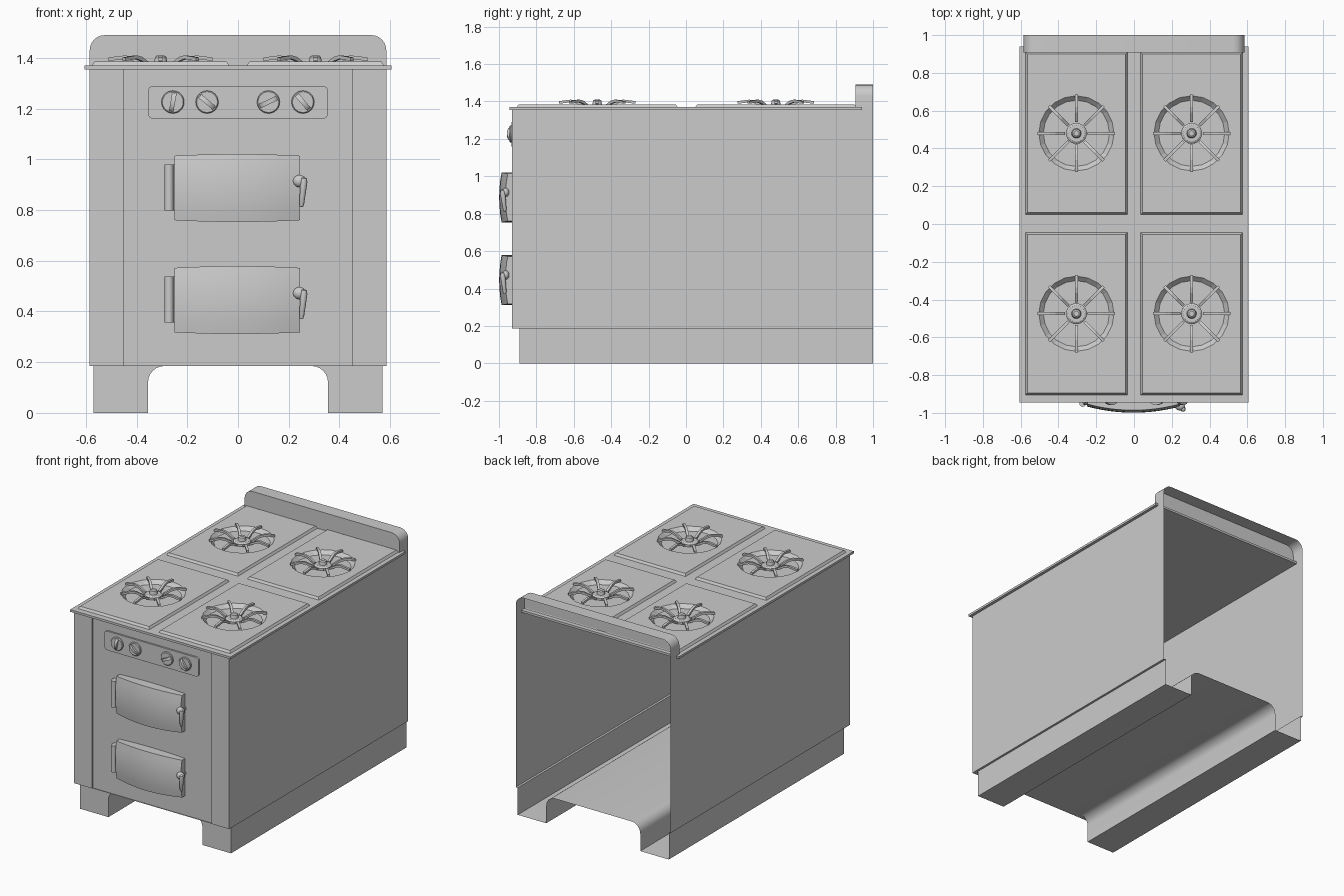
import bpy, bmesh, math
from mathutils import Matrix, Vector

if "Cube" in bpy.data.objects:
    bpy.data.objects.remove(bpy.data.objects["Cube"])

def finish(name, bm, smooth=True):
    bmesh.ops.recalc_face_normals(bm, faces=bm.faces)
    me = bpy.data.meshes.new(name)
    bm.to_mesh(me)
    bm.free()
    ob = bpy.data.objects.new(name, me)
    bpy.context.collection.objects.link(ob)
    if smooth:
        bpy.ops.object.select_all(action='DESELECT')
        ob.select_set(True)
        bpy.context.view_layer.objects.active = ob
        bpy.ops.object.shade_smooth_by_angle(angle=math.radians(35))
    return ob

def add_box(bm, x0, x1, y0, y1, z0, z1, mat=Matrix()):
    m = mat @ Matrix.Translation(((x0+x1)/2, (y0+y1)/2, (z0+z1)/2)) @ Matrix.Diagonal((x1-x0, y1-y0, z1-z0, 1))
    return bmesh.ops.create_cube(bm, size=1, matrix=m)['verts']

def add_sweep(bm, pts, plane, a, b, closed=False, caps=''):
    """Extrude a 2D outline: 'xz' runs along y, 'xy' runs along z."""
    put = (lambda p, h: (p[0], h, p[1])) if plane == 'xz' else (lambda p, h: (p[0], p[1], h))
    A = [bm.verts.new(put(p, a)) for p in pts]
    B = [bm.verts.new(put(p, b)) for p in pts]
    n = len(pts)
    for i in range(n if closed else n - 1):
        j = (i + 1) % n
        bm.faces.new((A[i], A[j], B[j], B[i]))
    if 'a' in caps: bm.faces.new(A)
    if 'b' in caps: bm.faces.new(B)
    return A, B

def arc(cx, cz, r, a0, a1, n=6):
    return [(cx + r*math.cos(math.radians(a0+(a1-a0)*i/n)), cz + r*math.sin(math.radians(a0+(a1-a0)*i/n)))
            for i in range(n + 1)]

def add_lathe(bm, prof, mat, steps=24):
    """Spin an (r, h) profile about local z."""
    vs = [bm.verts.new((r, 0, h)) for r, h in prof]
    es = [bm.edges.new(e) for e in zip(vs, vs[1:])]
    before = set(bm.verts) - set(vs)
    bmesh.ops.spin(bm, geom=vs + es, cent=(0, 0, 0), axis=(0, 0, 1), angle=2*math.pi, steps=steps)
    new = [v for v in bm.verts if v not in before]
    bmesh.ops.remove_doubles(bm, verts=new, dist=1e-4)
    new = [v for v in bm.verts if v not in before]
    bmesh.ops.transform(bm, matrix=mat, verts=new)

# body shell: two sides and a slightly recessed front, open at the back
half = [(.585, 1), (.585, -.93), (.45, -.93), (.45, -.92)]
bm = bmesh.new()
add_sweep(bm, half + [(-x, y) for x, y in reversed(half)], 'xy', .185, 1.36)
finish('body_shell', bm, False)

# under lip joining the body to the narrower base
bm = bmesh.new()
inner = [(-.57, 1), (-.57, -.89), (.57, -.89), (.57, 1)]
outer = [(-.585, 1), (-.585, -.928), (.585, -.928), (.585, 1)]
I = [bm.verts.new((x, y, .185)) for x, y in inner]
O = [bm.verts.new((x, y, .185)) for x, y in outer]
for i in range(3):
    bm.faces.new((O[i], O[i+1], I[i+1], I[i]))
finish('under_lip', bm, False)

# base: two long feet joined by an arched floor, feet closed at the front
left = [(-.57, .185), (-.57, 0), (-.355, 0)] + arc(-.29, .12, .065, 180, 90)
n = len(left)
bm = bmesh.new()
A, B = add_sweep(bm, left + [(-x, z) for x, z in reversed(left)], 'xz', -.89, 1)
bm.faces.new(A[:n])
bm.faces.new(A[n:])
finish('base', bm)

# back guard: rounded top, hollow behind
bm = bmesh.new()
add_sweep(bm, [(-.585, 1.36)] + arc(-.525, 1.43, .06, 180, 90) + arc(.525, 1.43, .06, 90, 0) + [(.585, 1.36)],
          'xz', .907, 1, caps='a')
finish('back_guard', bm)

# burner layout and bowl cutters
burners = [(sx*.305, y) for sx in (-1, 1) for y in (-.475, .48)]
bm = bmesh.new()
for x, y in burners:
    add_lathe(bm, [(0, 1.361), (.175, 1.361), (.202, 1.388), (0, 1.388)], Matrix.Translation((x, y, 0)), 20)
cutter = finish('bowl_cutter', bm, False)
cutter.hide_render = True
cutter.hide_viewport = True

def cut(ob):
    m = ob.modifiers.new('bowls', 'BOOLEAN')
    m.operation, m.object, m.solver = 'DIFFERENCE', cutter, 'EXACT'

# cooktop slab and four bevelled plates
bm = bmesh.new()
add_box(bm, -.605, .605, -.945, .94, 1.355, 1.37)
cut(finish('cooktop', bm, False))
for i, (x, y) in enumerate(burners):
    bm = bmesh.new()
    for v in add_box(bm, x-.27, x+.27, y-.43, y+.43, 1.37, 1.385):
        if v.co.z > 1.38:
            v.co.x -= math.copysign(.01, v.co.x - x)
            v.co.y -= math.copysign(.01, v.co.y - y)
    cut(finish(f'burner_plate_{i+1}', bm, False))

# burner caps and eight-bar grates
bar = [(.06, 1.362), (.06, 1.376), (.11, 1.404), (.14, 1.41), (.205, 1.402), (.205, 1.388), (.14, 1.396), (.11, 1.388)]
for i, (x, y) in enumerate(burners):
    place = Matrix.Translation((x, y, 0))
    bm = bmesh.new()
    add_lathe(bm, [(.055, 1.36), (.055, 1.375), (.045, 1.382), (.026, 1.382), (.022, 1.404), (.014, 1.41), (0, 1.41)], place)
    finish(f'burner_cap_{i+1}', bm)
    bm = bmesh.new()
    for k in range(8):
        A, B = add_sweep(bm, bar, 'xz', -.008, .008, True, 'ab')
        bmesh.ops.transform(bm, matrix=place @ Matrix.Rotation(k*math.pi/4, 4, 'Z'), verts=A + B)
    finish(f'burner_grate_{i+1}', bm, False)

# control panel with rounded corners
bm = bmesh.new()
pts = []
for cx, cz, a in ((.335, 1.27, 0), (-.335, 1.27, 90), (-.335, 1.18, 180), (.335, 1.18, 270)):
    pts += arc(cx, cz, .02, a, a + 90, 4)
add_sweep(bm, pts, 'xz', -.932, -.915, True, 'a')
finish('control_panel', bm)

# knobs: disc plus a grip turned to its own setting
for i, (x, ang) in enumerate(((-.257, 10), (-.122, -50), (.12, 65), (.256, -40))):
    bm = bmesh.new()
    spot = Matrix.Translation((x, -.925, 1.226))
    add_lathe(bm, [(.045, 0), (.045, .014), (.041, .018), (0, .018)], spot @ Matrix.Rotation(math.pi/2, 4, 'X'))
    grip = arc(0, 0, .044, 0, 180, 10)
    A, B = add_sweep(bm, [(u, v*.75) for u, v in grip], 'xy', -.009, .009, True, 'ab')
    turn = spot @ Matrix.Rotation(math.radians(ang), 4, 'Y') @ Matrix.Rotation(math.pi/2, 4, 'Y') @ Matrix.Rotation(math.pi, 4, 'X') 
    fix = turn @ Matrix.Rotation(0, 4, 'Z')
    bmesh.ops.transform(bm, matrix=fix, verts=A + B)
    finish(f'knob_{i+1}', bm)

# doors: bulged front, hinge and latch handle
for label, zc in (('upper', .887), ('lower', .445)):
    bm = bmesh.new()
    bmesh.ops.create_grid(bm, x_segments=12, y_segments=6, size=1)
    for v in bm.verts:
        u, w = v.co.x, v.co.y
        v.co = (-.003 + .247*u, -.953 - .033*(1-u*u) - .013*(1-w*w), zc + w*(.127 + .007*(1-u*u)))
    rim = bmesh.ops.extrude_edge_only(bm, edges=[e for e in bm.edges if e.is_boundary])
    for v in rim['geom']:
        if isinstance(v, bmesh.types.BMVert):
            v.co.y = -.918
    finish(label + '_door', bm)

    bm = bmesh.new()
    add_box(bm, -.29, -.245, -.945, -.918, zc-.088, zc+.055)
    add_box(bm, -.29, -.245, -.945, -.918, zc+.055, zc+.092)
    add_lathe(bm, [(0, 0), (.018, 0), (.018, .18), (0, .18)], Matrix.Translation((-.272, -.95, zc-.088)), 12)
    finish(label + '_hinge', bm)

    bm = bmesh.new()
    bmesh.ops.create_uvsphere(bm, u_segments=14, v_segments=8, radius=.027,
                              matrix=Matrix.Translation((.243, -.966, zc+.027)) @ Matrix.Diagonal((1, .8, .9, 1)))
    tilt = Vector((.01, -.012, .1)).to_track_quat('Z', 'Y').to_matrix().to_4x4()
    add_lathe(bm, [(0, 0), (.007, .002), (.01, .015), (.014, .1), (.01, .115), (0, .12)],
              Matrix.Translation((.25, -.968, zc-.075)) @ tilt, 12)
    add_box(bm, .235, .25, -.96, -.918, zc+.018, zc+.036)
    finish(label + '_handle', bm)
